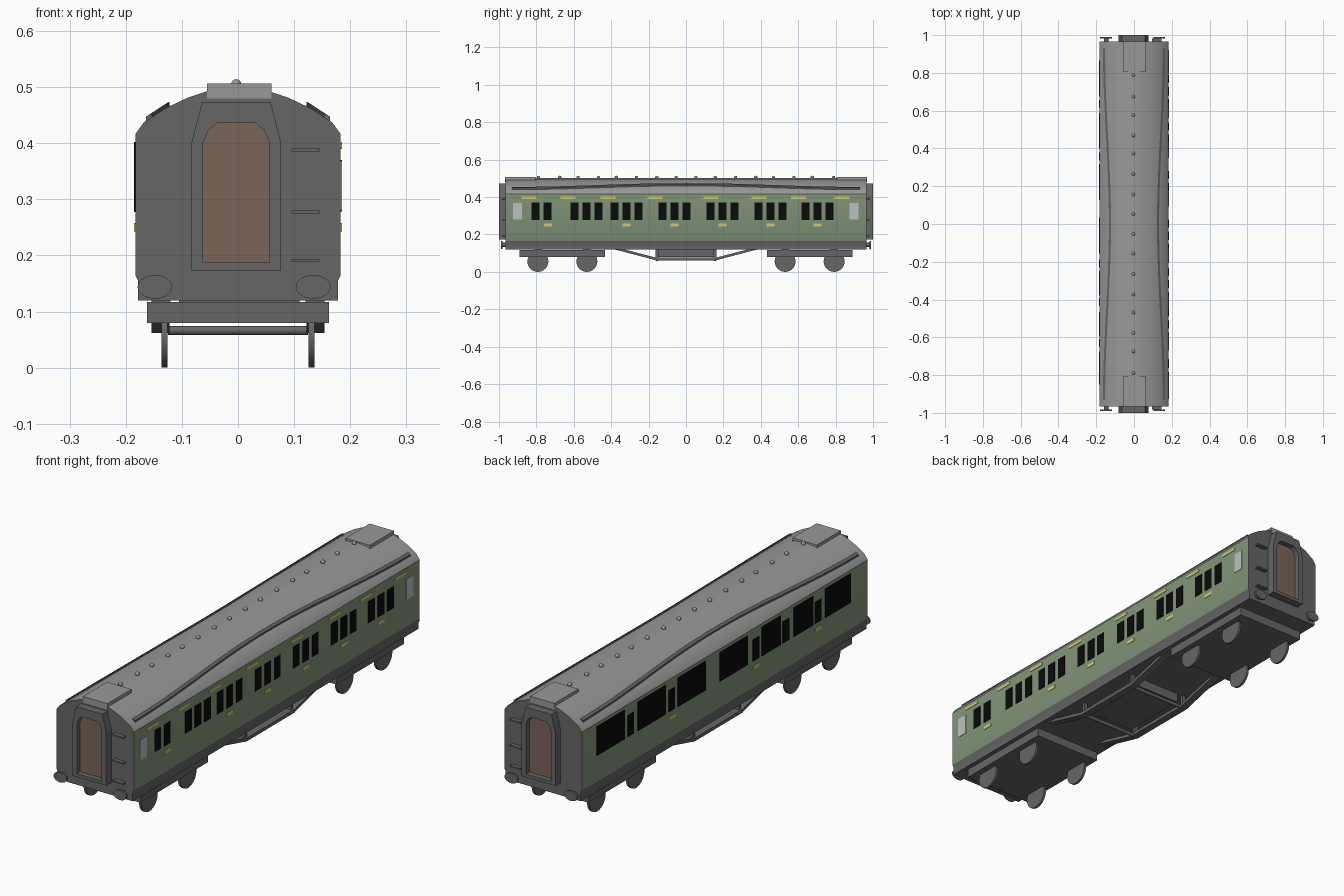
import bpy, bmesh, math
from mathutils import Matrix, Vector

if "Cube" in bpy.data.objects:
    bpy.data.objects.remove(bpy.data.objects["Cube"])


def mat(name, r, g, b):
    m = bpy.data.materials.new(name)
    lin = [(c / 255 / 12.92 if c < 11 else ((c / 255 + 0.055) / 1.055) ** 2.4) for c in (r, g, b)]
    m.diffuse_color = (*lin, 1)
    m.use_nodes = True
    m.node_tree.nodes["Principled BSDF"].inputs["Base Color"].default_value = m.diffuse_color
    return m


GREEN = mat("green paint", 131, 151, 122)
DARK = mat("dark grey", 102, 102, 102)
ROOF = mat("roof grey", 153, 153, 153)
BROWN = mat("door brown", 122, 101, 89)
BLACK = mat("window black", 10, 10, 10)
WHITE = mat("frosted window", 192, 192, 192)
YELLOW = mat("yellow lining", 208, 202, 118)


def finish(name, bm, *mats):
    bmesh.ops.recalc_face_normals(bm, faces=bm.faces)
    me = bpy.data.meshes.new(name)
    bm.to_mesh(me)
    bm.free()
    for m in mats:
        me.materials.append(m)
    ob = bpy.data.objects.new(name, me)
    bpy.context.collection.objects.link(ob)
    return ob


def add_box(bm, x0, x1, y0, y1, z0, z1):
    m = Matrix.Translation(((x0 + x1) / 2, (y0 + y1) / 2, (z0 + z1) / 2))
    bmesh.ops.create_cube(bm, size=1, matrix=m @ Matrix.Diagonal((abs(x1 - x0), abs(y1 - y0), z1 - z0, 1)))


def boxes(name, material, specs):
    bm = bmesh.new()
    for s in specs:
        add_box(bm, *s)
    return finish(name, bm, material)


def add_cyl(bm, center, axis, r, depth, squash=1.0, seg=24):
    rot = Vector((0, 0, 1)).rotation_difference(Vector(axis)).to_matrix().to_4x4()
    m = Matrix.Translation(center) @ Matrix.Diagonal((1, 1, squash, 1)) @ rot
    bmesh.ops.create_cone(bm, cap_ends=True, segments=seg, radius1=r, radius2=r, depth=depth, matrix=m)


def smooth(ob):
    bpy.context.view_layer.objects.active = ob
    ob.select_set(True)
    bpy.ops.object.shade_smooth_by_angle(angle=math.radians(35))
    ob.select_set(False)


# Coach body: one cross-section extruded along y, coloured by height and direction
half = [(0.178, 0.12), (0.178, 0.155), (0.183, 0.165), (0.183, 0.416), (0.168, 0.437),
        (0.13, 0.462), (0.09, 0.481), (0.045, 0.496)]
section = half + [(0, 0.502)] + [(-x, z) for x, z in reversed(half)]
bm = bmesh.new()
rings = [[bm.verts.new((x, y, z)) for x, z in section] for y in (-0.965, 0.965)]
n = len(section)
for i in range(n):
    j = (i + 1) % n
    bm.faces.new((rings[0][i], rings[0][j], rings[1][j], rings[1][i]))
for r in rings:
    bm.faces.new(r)
bm.normal_update()
for f in bm.faces:
    z = f.calc_center_median().z
    if abs(f.normal.y) > 0.5 or z < 0.165:
        f.material_index = 1
    elif z > 0.416:
        f.material_index = 2
smooth(finish("coach_body", bm, GREEN, DARK, ROOF))


def roof_z(x):
    pts = half[3:] + [(0, 0.502)]
    for (x0, z0), (x1, z1) in zip(pts, pts[1:]):
        if x1 <= x <= x0:
            return z0 + (z1 - z0) * (x0 - x) / (x0 - x1)


# Curved rain strips on the roof
for side, label in ((1, "right"), (-1, "left")):
    bm = bmesh.new()
    prev = None
    for k in range(33):
        y = -0.93 + 1.86 * k / 32
        x = 0.157 - 0.031 * (1 + math.cos(math.pi * y / 0.93)) / 2
        z = roof_z(x)
        loop = [bm.verts.new((side * (x + dx), y, z + dz)) for dx, dz in
                ((0.007, -0.010), (0.007, 0.003), (-0.004, 0.010), (-0.004, -0.006))]
        if prev:
            for i in range(4):
                bm.faces.new((prev[i], prev[(i + 1) % 4], loop[(i + 1) % 4], loop[i]))
        if k in (0, 32):
            bm.faces.new(loop)
        prev = loop
    finish("rain_strip_" + label, bm, DARK)

# Roof vents and raised end panels
bm = bmesh.new()
for a in (0.053, 0.156, 0.265, 0.373, 0.468, 0.577, 0.675, 0.789):
    for s in (-1, 1):
        bmesh.ops.create_uvsphere(bm, u_segments=12, v_segments=8, radius=0.009,
                                  matrix=Matrix.Translation((-0.003, s * a, 0.505)))
smooth(finish("roof_vents", bm, ROOF))
boxes("roof_end_panels", ROOF, [(-0.055, 0.06, s * 0.805, s * 0.967, 0.48, 0.506) for s in (-1, 1)])

# Right side windows and lining
X = 0.183
compartments = [-0.532, -0.318, -0.062, 0.195, 0.452, 0.703]
panes = [-0.805, -0.74] + [c + d for c in compartments for d in (-0.064, 0, 0.064)]


def plates(ys, width, z0, z1, side=1):
    return [(side * (X - 0.003), side * (X + 0.002), y - width / 2, y + width / 2, z0, z1) for y in ys]


boxes("right_windows", BLACK, plates(panes, 0.043, 0.278, 0.37))
boxes("washroom_windows", WHITE, plates((-0.902, 0.898), 0.048, 0.28, 0.368))
boxes("right_upper_lining", YELLOW,
      plates((-0.84, -0.63, -0.418, -0.166, 0.133, 0.39, 0.602, 0.835), 0.08, 0.39, 0.402))
boxes("right_lower_lining", YELLOW, plates([-0.737] + compartments[1:], 0.043, 0.243, 0.258))

# Left corridor side windows and lining
wide = [(0.676, 0.865), (0.399, 0.588), (0.128, 0.318), (-0.155, 0.034),
        (-0.378, -0.25), (-0.595, -0.466), (-0.85, -0.676)]
boxes("left_wide_windows", BLACK, [(-X - 0.002, -X + 0.003, a, b, 0.277, 0.402) for a, b in wide])
boxes("left_narrow_windows", BLACK, plates((0.635, 0.358, -0.21, -0.412, -0.63), 0.042, 0.278, 0.37, -1))
boxes("left_lower_lining", YELLOW, plates((0.358, -0.21, -0.63), 0.043, 0.243, 0.258, -1))

# Gangway frames with recessed doors at both ends
outer = [(0.08, 0.173), (0.08, 0.40), (0.071, 0.436), (0.061, 0.473)]
inner = [(0.059, 0.187), (0.059, 0.40), (0.05, 0.423), (0.034, 0.436)]


def mirrored(p):
    return p + [(-x, z) for x, z in reversed(p)]


for s, label in ((-1, "front"), (1, "back")):
    bm = bmesh.new()
    loops = [[bm.verts.new((x - 0.003, s * y, z)) for x, z in mirrored(p)]
             for p, y in ((outer, 0.96), (outer, 1.0), (inner, 1.0), (inner, 0.96))]
    for a, b in zip(loops, loops[1:]):
        for i in range(8):
            j = (i + 1) % 8
            bm.faces.new((a[i], a[j], b[j], b[i]))
    finish(label + "_gangway_frame", bm, DARK)
    bm = bmesh.new()
    bm.faces.new([bm.verts.new((x - 0.003, s * 0.977, z)) for x, z in mirrored(inner)])
    door = finish(label + "_gangway_door", bm, BROWN)
    if door.data.polygons[0].normal.y * s < 0:
        door.data.flip_normals()

    # Buffers
    bm = bmesh.new()
    for x in (-0.148, 0.134):
        add_cyl(bm, (x, s * 0.986, 0.144), (0, 1, 0), 0.031, 0.008, 0.68)
        add_cyl(bm, (x, s * 0.972, 0.144), (0, 1, 0), 0.012, 0.026, 1, 12)
    smooth(finish(label + "_buffers", bm, DARK))

    # Climbing steps
    boxes(label + "_end_steps", DARK,
          [(0.095, 0.145, s * 0.96, s * 0.983, z, z + 0.006) for z in (0.188, 0.275, 0.385)])

    # Bogie frame, pivot blocks and wheels
    c = s * 0.661
    boxes(label + "_bogie", DARK, [(-0.162, 0.162, c - 0.228, c + 0.228, 0.08, 0.117)] +
          [(x - 0.017, x + 0.017, c + d - 0.02, c + d + 0.02, 0.115, 0.122)
           for x in (-0.137, 0.137) for d in (-0.13, 0.13)])
    bm = bmesh.new()
    for d in (-0.131, 0.131):
        for x in (-0.131, 0.131):
            add_cyl(bm, (x, c + d, 0.056), (1, 0, 0), 0.056, 0.01, 1, 32)
    smooth(finish(label + "_wheels", bm, DARK))

# Underframe trusses
path = [(-0.39, 0.122), (-0.16, 0.062), (0.16, 0.062), (0.39, 0.122)]
for side, label in ((1, "right"), (-1, "left")):
    bm = bmesh.new()
    prev = None
    for y, z in path:
        loop = [bm.verts.new((side * x, y, z + dz)) for x, dz in
                ((0.122, 0), (0.154, 0), (0.154, 0.014), (0.122, 0.014))]
        if prev:
            for i in range(4):
                bm.faces.new((prev[i], prev[(i + 1) % 4], loop[(i + 1) % 4], loop[i]))
        else:
            bm.faces.new(loop)
        prev = loop
    bm.faces.new(prev)
    for y in (-0.155, 0.155):
        add_box(bm, side * 0.13, side * 0.146, y - 0.007, y + 0.007, 0.07, 0.122)
    finish("truss_" + label, bm, DARK)

# Cross bars and equipment box under the floor
bm = bmesh.new()
for y in (-0.155, 0.155):
    add_cyl(bm, (0, y, 0.066), (1, 0, 0), 0.008, 0.25, 1, 12)
smooth(finish("truss_cross_bars", bm, DARK))
boxes("equipment_box", DARK, [(-0.105, 0.11, -0.147, 0.157, 0.08, 0.122)])
